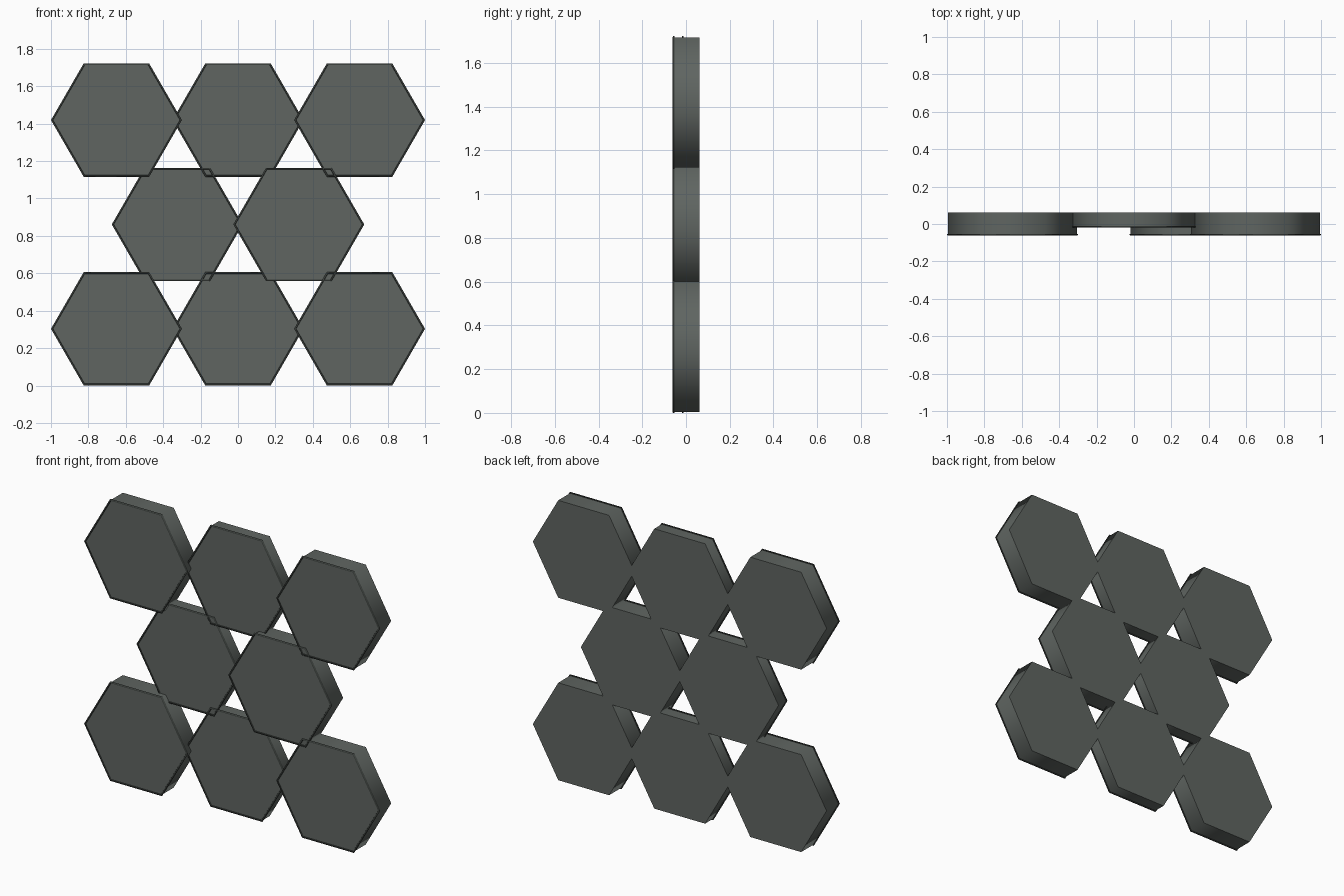
import bpy, bmesh, math

if "Cube" in bpy.data.objects:
    bpy.data.objects.remove(bpy.data.objects["Cube"])

R = 0.35            # outer rim radius (corner to corner = 2R)
DX, DZ = 0.65, 0.558
BACK = 0.061
DEEP, SHALLOW = -0.061, -0.019
Z0 = R * math.sqrt(3) / 2


def material(name, color):
    m = bpy.data.materials.new(name)
    m.diffuse_color = (*color, 1)
    m.use_nodes = True
    m.node_tree.nodes["Principled BSDF"].inputs["Base Color"].default_value = m.diffuse_color
    return m


tile_mat = material("tile_grey", (0.115, 0.13, 0.12))
rim_mat = material("rim_dark", (0.045, 0.052, 0.047))


def hex_loop(bm, x, z, r, y):
    return [bm.verts.new((x + r * math.cos(i * math.pi / 3), y,
                          z + r * math.sin(i * math.pi / 3))) for i in range(6)]


def bridge(bm, a, b):
    for i in range(6):
        j = (i + 1) % 6
        bm.faces.new((a[i], a[j], b[j], b[i]))


def finish(bm, name, mat):
    bmesh.ops.recalc_face_normals(bm, faces=bm.faces)
    me = bpy.data.meshes.new(name)
    bm.to_mesh(me)
    bm.free()
    me.materials.append(mat)
    ob = bpy.data.objects.new(name, me)
    bpy.context.collection.objects.link(ob)
    bpy.ops.object.select_all(action='DESELECT')
    ob.select_set(True)
    bpy.context.view_layer.objects.active = ob
    # sides blend around the hexagon, caps stay crisp
    bpy.ops.object.shade_smooth_by_angle(angle=math.radians(65))


# hexagonal slab with flat front and back
def tile_body(name, x, z, front):
    bm = bmesh.new()
    a = hex_loop(bm, x, z, R - 0.006, front + 0.004)
    b = hex_loop(bm, x, z, R - 0.006, BACK)
    bm.faces.new(a)
    bm.faces.new(b)
    bridge(bm, a, b)
    finish(bm, name, tile_mat)


# thin raised frame around the front edge
def tile_rim(name, x, z, front):
    bm = bmesh.new()
    loops = [hex_loop(bm, x, z, r, front + d) for r, d in
             ((R, 0.008), (R, 0.002), (R - 0.004, 0), (R - 0.009, 0),
              (R - 0.013, 0.008))]
    for i in range(len(loops)):
        bridge(bm, loops[i], loops[(i + 1) % len(loops)])
    finish(bm, name, rim_mat)


# rows from bottom to top: (x in tile steps, front depth)
side_row = [(-1, DEEP), (0, SHALLOW), (1, DEEP)]
rows = [side_row, [(-0.5, SHALLOW), (0.5, DEEP)], side_row]
for r, row in enumerate(rows):
    for c, (step, front) in enumerate(row):
        tag = f"{('bottom', 'middle', 'top')[r]}_{c + 1}"
        tile_body("tile_" + tag, step * DX, Z0 + r * DZ, front)
        tile_rim("rim_" + tag, step * DX, Z0 + r * DZ, front)
